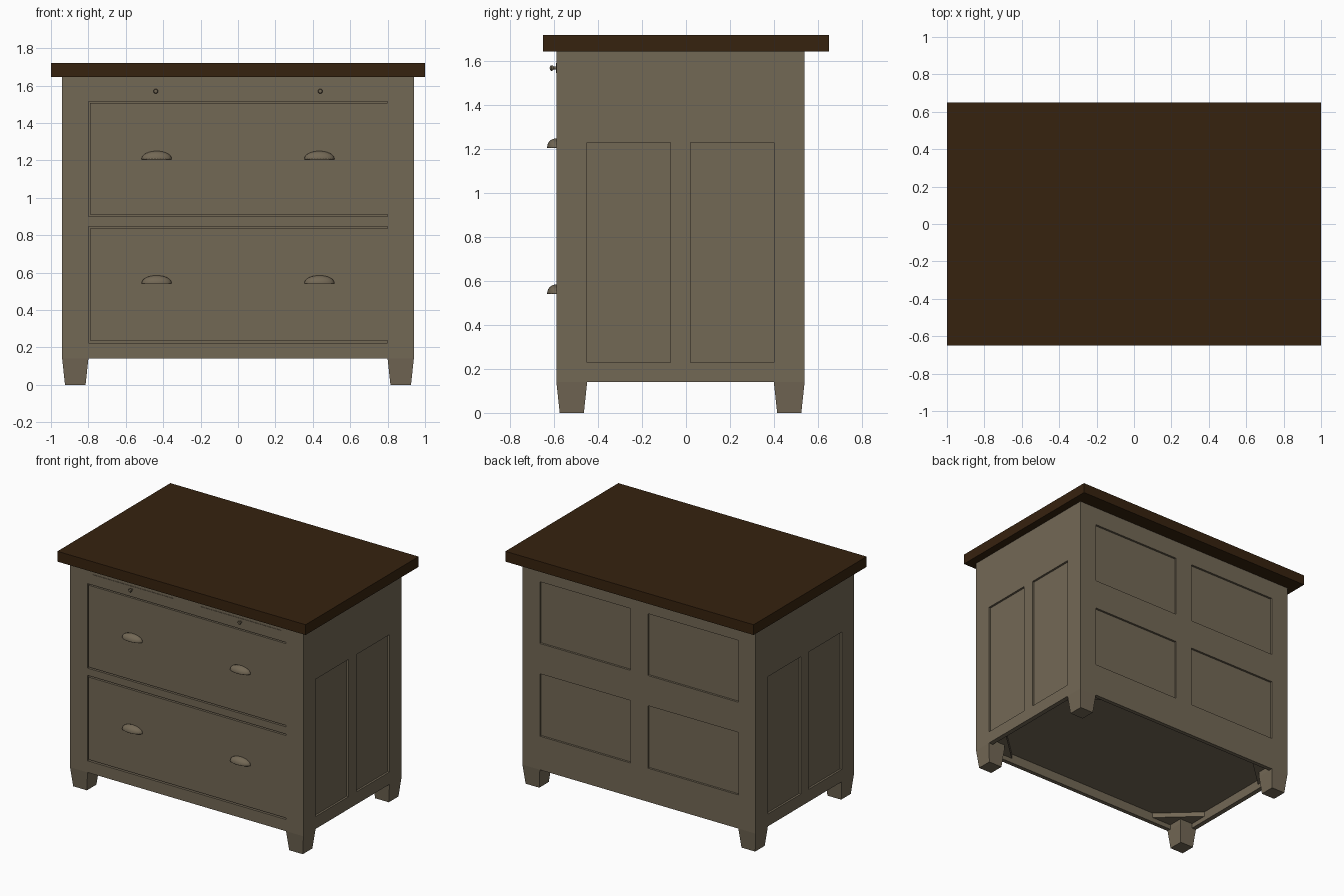
import bpy, bmesh, math
from mathutils import Vector

if "Cube" in bpy.data.objects:
    bpy.data.objects.remove(bpy.data.objects["Cube"])

def material(name, rgb):
    m = bpy.data.materials.new(name)
    m.diffuse_color = (*rgb, 1)
    m.use_nodes = True
    m.node_tree.nodes["Principled BSDF"].inputs["Base Color"].default_value = m.diffuse_color
    return m

PAINT = material("taupe paint", (0.171, 0.138, 0.091))
WOOD = material("dark walnut", (0.037, 0.0160, 0.0045))

def finish(name, bm, mat, smooth=False):
    bmesh.ops.recalc_face_normals(bm, faces=bm.faces)
    me = bpy.data.meshes.new(name)
    bm.to_mesh(me)
    bm.free()
    me.materials.append(mat)
    ob = bpy.data.objects.new(name, me)
    bpy.context.collection.objects.link(ob)
    if smooth:
        bpy.ops.object.select_all(action='DESELECT')
        ob.select_set(True)
        bpy.context.view_layer.objects.active = ob
        bpy.ops.object.shade_smooth_by_angle(angle=math.radians(40))
    return ob

def box(name, x, y, z, mat=PAINT):
    bm = bmesh.new()
    bmesh.ops.create_cube(bm, size=1)
    for v in bm.verts:
        v.co = [r[0] if c < 0 else r[1] for c, r in zip(v.co, (x, y, z))]
    return finish(name, bm, mat)

def prism(name, pts, z0, z1):
    bm = bmesh.new()
    f = bm.faces.new([bm.verts.new((x, y, z0)) for x, y in pts])
    g = bmesh.ops.extrude_face_region(bm, geom=[f])
    bmesh.ops.translate(bm, vec=(0, 0, z1 - z0),
                        verts=[e for e in g["geom"] if isinstance(e, bmesh.types.BMVert)])
    return finish(name, bm, PAINT)

def span(a, b, s):
    return tuple(sorted((a * s, b * s)))

TOP, LOW = 1.645, 0.14
FRONT, BACK, SIDE = -0.59, 0.54, 0.94

# Worktop
box("worktop", (-1, 1), (-0.65, 0.65), (TOP, 1.72), WOOD)

# Corner posts with tapered feet
def post(name, cx, cy):
    bm = bmesh.new()
    rings = []
    for z, h in ((0, 0.055), (LOW, 0.07), (TOP, 0.07)):
        rings.append([bm.verts.new((cx + sx * h, cy + sy * h, z))
                      for sx, sy in ((-1, -1), (1, -1), (1, 1), (-1, 1))])
    for a, b in zip(rings, rings[1:]):
        for i in range(4):
            j = (i + 1) % 4
            bm.faces.new((a[i], a[j], b[j], b[i]))
    bm.faces.new(rings[0][::-1])
    bm.faces.new(rings[-1])
    finish(name, bm, PAINT)

for s, side in ((-1, "left"), (1, "right")):
    post(f"{side}_front_leg", s * 0.87, FRONT + 0.07)
    post(f"{side}_back_leg", s * 0.87, BACK - 0.07)

    # Side frame with two recessed panels
    xs = span(0.905, SIDE, s)
    box(f"{side}_bottom_rail", xs, (-0.45, 0.40), (LOW, 0.23))
    box(f"{side}_top_rail", xs, (-0.45, 0.40), (1.23, TOP))
    box(f"{side}_middle_stile", xs, (-0.07, 0.02), (0.23, 1.23))
    box(f"{side}_panels", span(0.91, 0.925, s), (-0.455, 0.405), (0.225, 1.235))

    # Corner braces underneath
    for cy, d, end in ((FRONT + 0.03, 1, "front"), (BACK - 0.03, -1, "back")):
        prism(f"{side}_{end}_brace",
              [(s * 0.91, cy), (s * 0.64, cy), (s * 0.91, cy + d * 0.25)], 0.175, 0.22)

    # Pull-out boards with round knobs
    box(f"{side}_pull_out_board", span(0.11, 0.76, s), (FRONT - 0.003, FRONT + 0.01),
        (1.547, 1.593))
    bm = bmesh.new()
    prof = [(0, 0), (0.008, 0), (0.006, 0.012), (0.012, 0.018), (0.013, 0.023),
            (0.009, 0.029), (0, 0.031)]
    vs = [bm.verts.new((s * 0.44 + r, FRONT - d, 1.57)) for r, d in prof]
    es = [bm.edges.new(p) for p in zip(vs, vs[1:])]
    bmesh.ops.spin(bm, geom=vs + es, cent=(s * 0.44, 0, 1.57), axis=(0, 1, 0),
                   angle=math.tau, steps=16)
    bmesh.ops.remove_doubles(bm, verts=bm.verts, dist=1e-5)
    finish(f"{side}_knob", bm, PAINT, True)

    # Cup pulls: hollow quarter ellipsoids
    for z, level in ((1.21, "upper"), (0.545, "lower")):
        bm = bmesh.new()
        bmesh.ops.create_uvsphere(bm, u_segments=32, v_segments=16, radius=1)
        for n in ((0, 1, 0), (0, 0, -1)):
            bmesh.ops.bisect_plane(bm, geom=bm.verts[:] + bm.edges[:] + bm.faces[:],
                                   plane_co=(0, 0, 0), plane_no=n, clear_outer=True)
        for v in bm.verts:
            v.co = Vector((v.co.x * 0.08 + s * 0.435, v.co.y * 0.042 + FRONT,
                           v.co.z * 0.04 + z))
        ob = finish(f"{level}_{side}_cup_pull", bm, PAINT, True)
        # open shell: orient outward, then thicken inward
        if sum(p.normal.y for p in ob.data.polygons) > 0:
            ob.data.flip_normals()
        mod = ob.modifiers.new("thickness", 'SOLIDIFY')
        mod.thickness = 0.004
        mod.offset = -1

# Front rails and the board behind the gaps
for name, z in (("bottom", (LOW, 0.225)), ("middle", (0.847, 0.90)), ("top", (1.515, TOP))):
    box(f"front_{name}_rail", (-0.80, 0.80), (FRONT, FRONT + 0.03), z)
box("front_backing", (-0.81, 0.81), (FRONT + 0.02, FRONT + 0.03), (0.2, 1.55))

# Flush drawer fronts
box("lower_drawer_front", (-0.792, 0.80), (FRONT, FRONT + 0.022), (0.236, 0.837))
box("upper_drawer_front", (-0.792, 0.80), (FRONT, FRONT + 0.022), (0.91, 1.506))

# Back frame with four recessed panels
yb = (BACK - 0.03, BACK)
for name, z in (("bottom", (LOW, 0.385)), ("middle", (0.84, 1.06)), ("top", (1.51, TOP))):
    box(f"back_{name}_rail", (-0.80, 0.80), yb, z)
for name, z in (("lower", (0.385, 0.84)), ("upper", (1.06, 1.51))):
    box(f"back_{name}_stile", (-0.07, 0.07), yb, z)
box("back_panels", (-0.81, 0.81), (BACK - 0.028, BACK - 0.015), (0.37, 1.53))

# Cabinet floor
box("floor_panel", (-0.91, 0.91), (FRONT + 0.025, BACK - 0.025), (0.21, 0.225))
